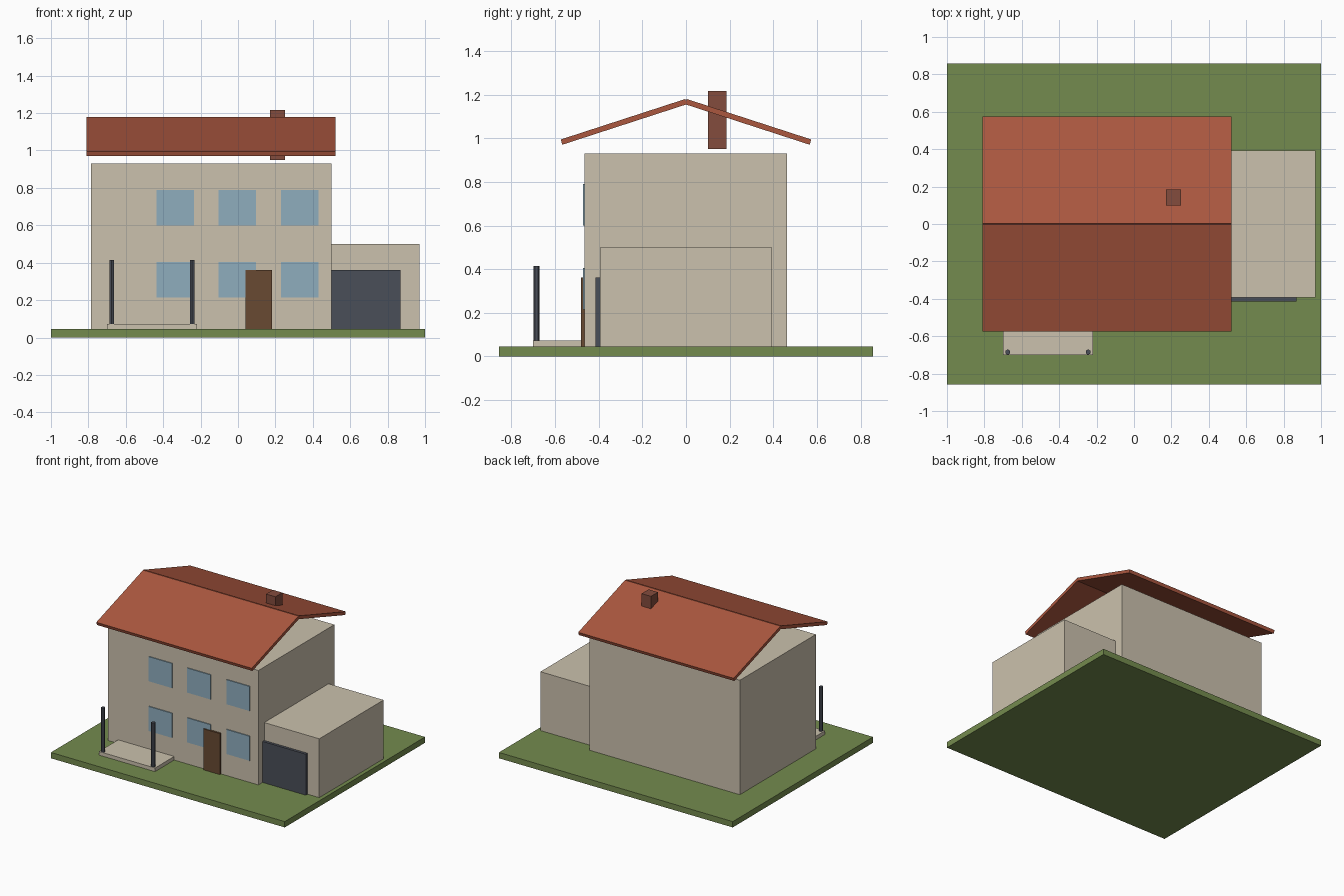
import bpy
import math

default = bpy.data.objects.get("Cube")
if default:
    bpy.data.objects.remove(default, do_unlink=True)


def material(name, rgb):
    """Flat colour from display values 0-255, converted to linear."""
    lin = [((c / 255 + 0.055) / 1.055) ** 2.4 for c in rgb]
    mat = bpy.data.materials.new(name)
    mat.use_nodes = True
    mat.diffuse_color = (*lin, 1)
    mat.node_tree.nodes["Principled BSDF"].inputs["Base Color"].default_value = (*lin, 1)
    return mat


GRASS = material("grass green", (116, 139, 78))
WALL = material("beige wall", (203, 193, 173))
TILE = material("terracotta tile", (171, 87, 63))
BRICK = material("chimney brick", (131, 76, 61))
GLASS = material("window blue", (143, 173, 190))
WOOD = material("door brown", (104, 74, 50))
METAL = material("dark grey metal", (74, 78, 88))


def box(name, x, y, z, mat, tilt=0):
    """Box from (min, max) ranges, optionally tilted about the x axis."""
    spans = (x, y, z)
    bpy.ops.mesh.primitive_cube_add(
        size=1, location=[(a + b) / 2 for a, b in spans], rotation=(tilt, 0, 0))
    ob = bpy.context.object
    ob.name = name
    ob.scale = [b - a for a, b in spans]
    ob.data.materials.append(mat)
    return ob


FLOOR = 0.045
FRONT = -0.465

# Lawn, house and garage
box("lawn", (-1, 1), (-0.857, 0.857), (0, FLOOR), GRASS)
box("house_body", (-0.785, 0.5), (FRONT, 0.463), (FLOOR, 0.93), WALL)
box("garage", (0.5, 0.97), (-0.393, 0.393), (FLOOR, 0.5), WALL)
box("garage_door", (0.5, 0.87), (-0.414, -0.39), (FLOOR, 0.362), METAL)

# Two tilted roof slabs meeting at the ridge
for side, label in ((-1, "front"), (1, "back")):
    mid = side * 0.285
    box(f"roof_{label}", (-0.81, 0.52), (mid - 0.3, mid + 0.3), (1.0625, 1.0875),
        TILE, tilt=-side * math.radians(18))

box("chimney", (0.17, 0.25), (0.1, 0.185), (0.95, 1.217), BRICK)

# Windows on both floors and the front door
for floor, low in (("lower", 0.215), ("upper", 0.6)):
    for i, left in enumerate((-0.435, -0.104, 0.23)):
        box(f"window_{floor}_{i + 1}", (left, left + 0.2), (FRONT - 0.007, FRONT + 0.001),
            (low, low + 0.19), GLASS)
box("front_door", (0.04, 0.182), (-0.48, FRONT), (FLOOR, 0.362), WOOD)

# Porch slab with two hexagonal posts
box("porch_slab", (-0.7, -0.22), (-0.7, FRONT), (FLOOR, 0.073), WALL)
for label, x in (("right", -0.675), ("left", -0.245)):
    bpy.ops.mesh.primitive_cylinder_add(
        vertices=6, radius=0.0145, depth=0.37, location=(x, -0.685, 0.23))
    post = bpy.context.object
    post.name = f"porch_post_{label}"
    post.data.materials.append(METAL)
